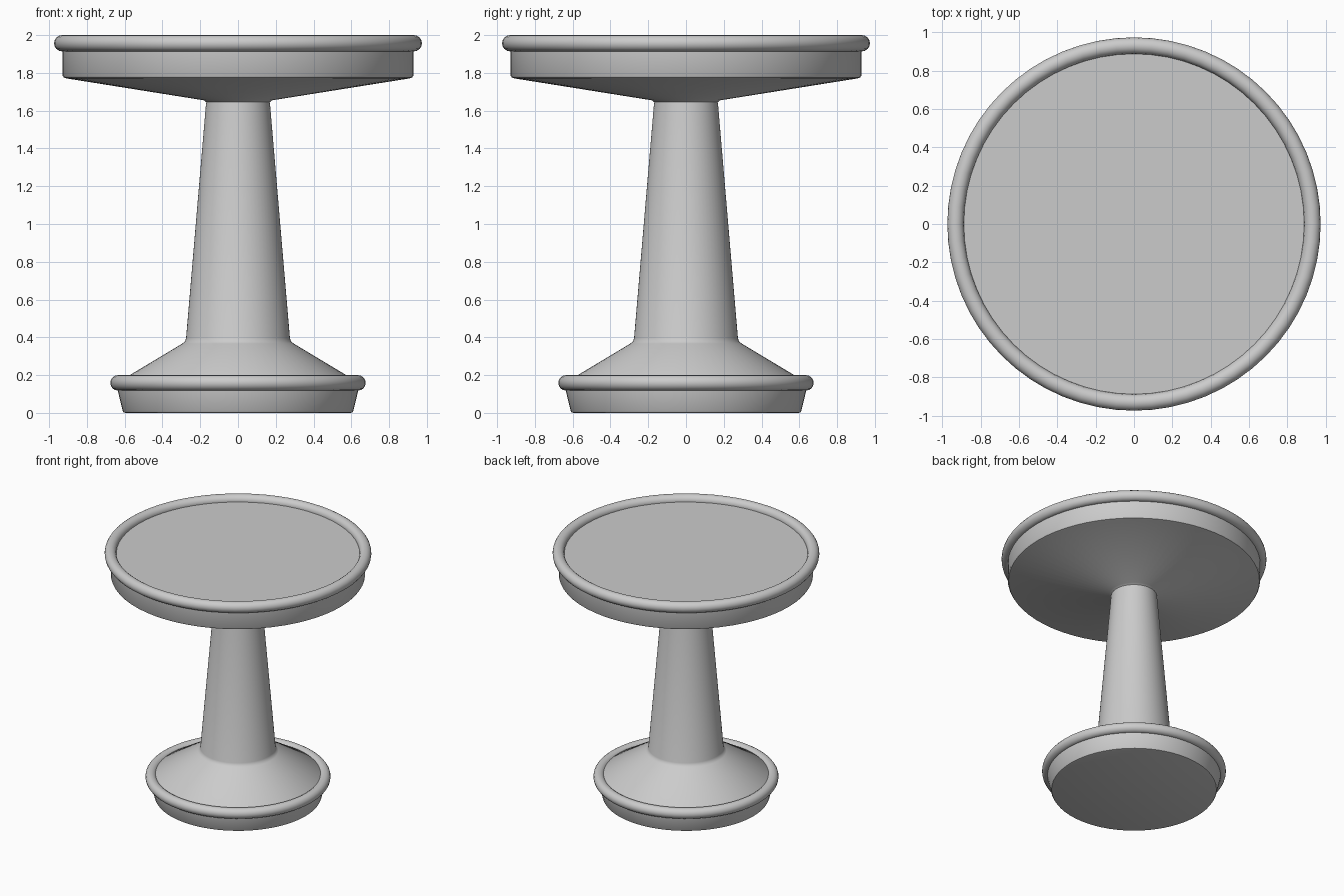
import bpy
import math

if "Cube" in bpy.data.objects:
    bpy.data.objects.remove(bpy.data.objects["Cube"])

SEGMENTS = 64


def lathe(name, profile, angle=25):
    """Revolve an (r, z) profile round the z axis; r = 0 ends close to a point."""
    verts, rings, faces = [], [], []
    for r, z in profile:
        n = 1 if r == 0 else SEGMENTS
        rings.append([len(verts) + i % n for i in range(SEGMENTS)])
        for i in range(n):
            a = 2 * math.pi * i / SEGMENTS
            verts.append((r * math.cos(a), r * math.sin(a), z))
    for low, high in zip(rings, rings[1:]):
        for i in range(SEGMENTS):
            j = (i + 1) % SEGMENTS
            corners = [low[i], low[j], high[j], high[i]]
            faces.append(list(dict.fromkeys(corners)))
    mesh = bpy.data.meshes.new(name)
    mesh.from_pydata(verts, [], faces)
    obj = bpy.data.objects.new(name, mesh)
    bpy.context.collection.objects.link(obj)
    smooth(obj, angle)
    return obj


def smooth(obj, angle):
    bpy.ops.object.select_all(action='DESELECT')
    obj.select_set(True)
    bpy.context.view_layer.objects.active = obj
    bpy.ops.object.shade_smooth_by_angle(angle=math.radians(angle))


def rim(name, major, minor, z):
    """Rounded ring trim."""
    bpy.ops.mesh.primitive_torus_add(
        major_radius=major, minor_radius=minor, location=(0, 0, z),
        major_segments=SEGMENTS, minor_segments=16)
    obj = bpy.context.object
    obj.name = name
    smooth(obj, 60)


# Foot, flared skirt, tapered column and dished table top in one turned body
lathe("table_body", [
    (0, 0), (0.597, 0), (0.606, 0.003), (0.611, 0.012),
    (0.637, 0.12), (0.638, 0.155), (0.632, 0.165),
    (0.295, 0.367), (0.282, 0.377), (0.275, 0.395),
    (0.170, 1.63), (0.168, 1.645), (0.182, 1.655),
    (0.91, 1.771), (0.922, 1.775), (0.928, 1.785),
    (0.928, 1.945), (0.918, 1.955), (0, 1.955),
], 40)

# Rounded trims
rim("top_rim", 0.931, 0.043, 1.957)
rim("base_rim", 0.635, 0.041, 0.159)
